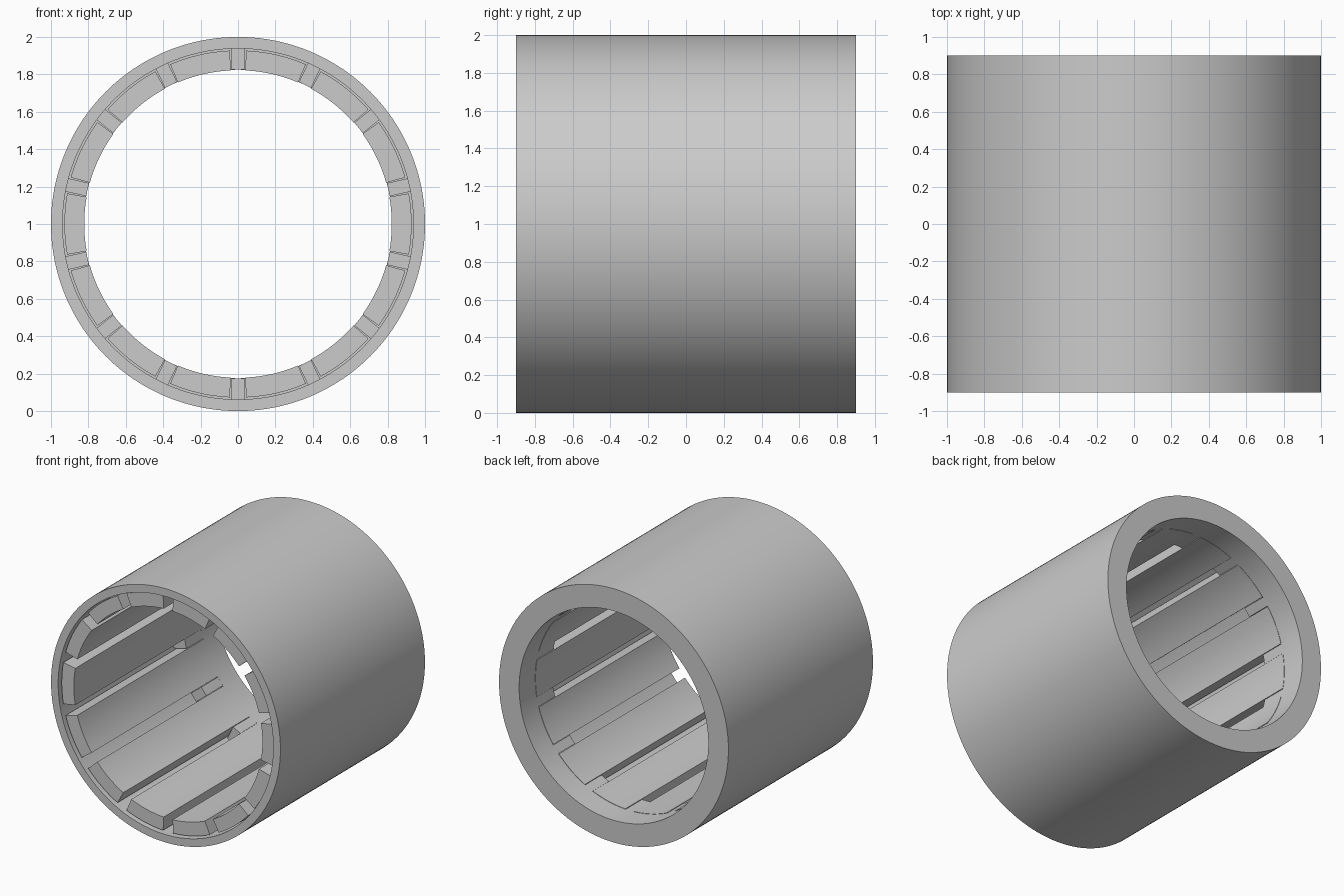
import bpy, bmesh, math

if "Cube" in bpy.data.objects:
    bpy.data.objects.remove(bpy.data.objects["Cube"], do_unlink=True)

COUNT = 14          # inner segments
PITCH = math.tau / COUNT

grey = bpy.data.materials.new("plain grey")
grey.use_nodes = True
colour = (0.6, 0.6, 0.6, 1)
grey.diffuse_color = colour
grey.node_tree.nodes["Principled BSDF"].inputs["Base Color"].default_value = colour


def revolve(name, profile, start, end, steps):
    """Sweep a closed (radius, y) profile about the long axis."""
    full = abs(end - start - math.tau) < 1e-6
    bm = bmesh.new()
    rings = []
    for i in range(steps if full else steps + 1):
        a = start + (end - start) * i / steps
        rings.append([bm.verts.new((r * math.cos(a), y, 1 + r * math.sin(a)))
                      for r, y in profile])
    n = len(profile)
    pairs = list(zip(rings, rings[1:]))
    if full:
        pairs.append((rings[-1], rings[0]))
    else:
        bm.faces.new(rings[0])
        bm.faces.new(rings[-1])
    for p, q in pairs:
        for j in range(n):
            k = (j + 1) % n
            bm.faces.new((p[j], p[k], q[k], q[j]))
    return finish(name, bm)


def finish(name, bm):
    bmesh.ops.recalc_face_normals(bm, faces=bm.faces[:])
    mesh = bpy.data.meshes.new(name)
    bm.to_mesh(mesh)
    bm.free()
    mesh.materials.append(grey)
    obj = bpy.data.objects.new(name, mesh)
    bpy.context.collection.objects.link(obj)
    bpy.ops.object.select_all(action='DESELECT')
    obj.select_set(True)
    bpy.context.view_layer.objects.active = obj
    bpy.ops.object.shade_smooth_by_angle(angle=math.radians(30))
    return obj


# Outer sleeve with an inward flange at the back
sleeve = [(1, -0.9), (1, 0.9), (0.825, 0.9), (0.825, 0.7), (0.938, 0.7), (0.938, -0.9)]
revolve("sleeve", sleeve, 0, math.tau, 168)

# Curved segments lining the sleeve, with a small clearance
half = math.radians(10.15)
segment = [(0.822, -0.87), (0.928, -0.87), (0.928, 0.7), (0.822, 0.7)]
for i in range(COUNT):
    revolve(f"curved_segment_{i + 1}", segment, i * PITCH - half, i * PITCH + half, 12)

# Short spacer ribs between the segments, standing on the flange
for i in range(COUNT):
    a = (i + 0.5) * PITCH
    c, s = math.cos(a), math.sin(a)
    bm = bmesh.new()
    bmesh.ops.create_cube(bm, size=1)
    for v in bm.verts:
        r, w, y = 0.8835 + v.co.x * 0.117, v.co.y * 0.072, 0.6 + v.co.z * 0.21
        v.co = (r * c - w * s, y, 1 + r * s + w * c)
    finish(f"spacer_rib_{i + 1}", bm)
